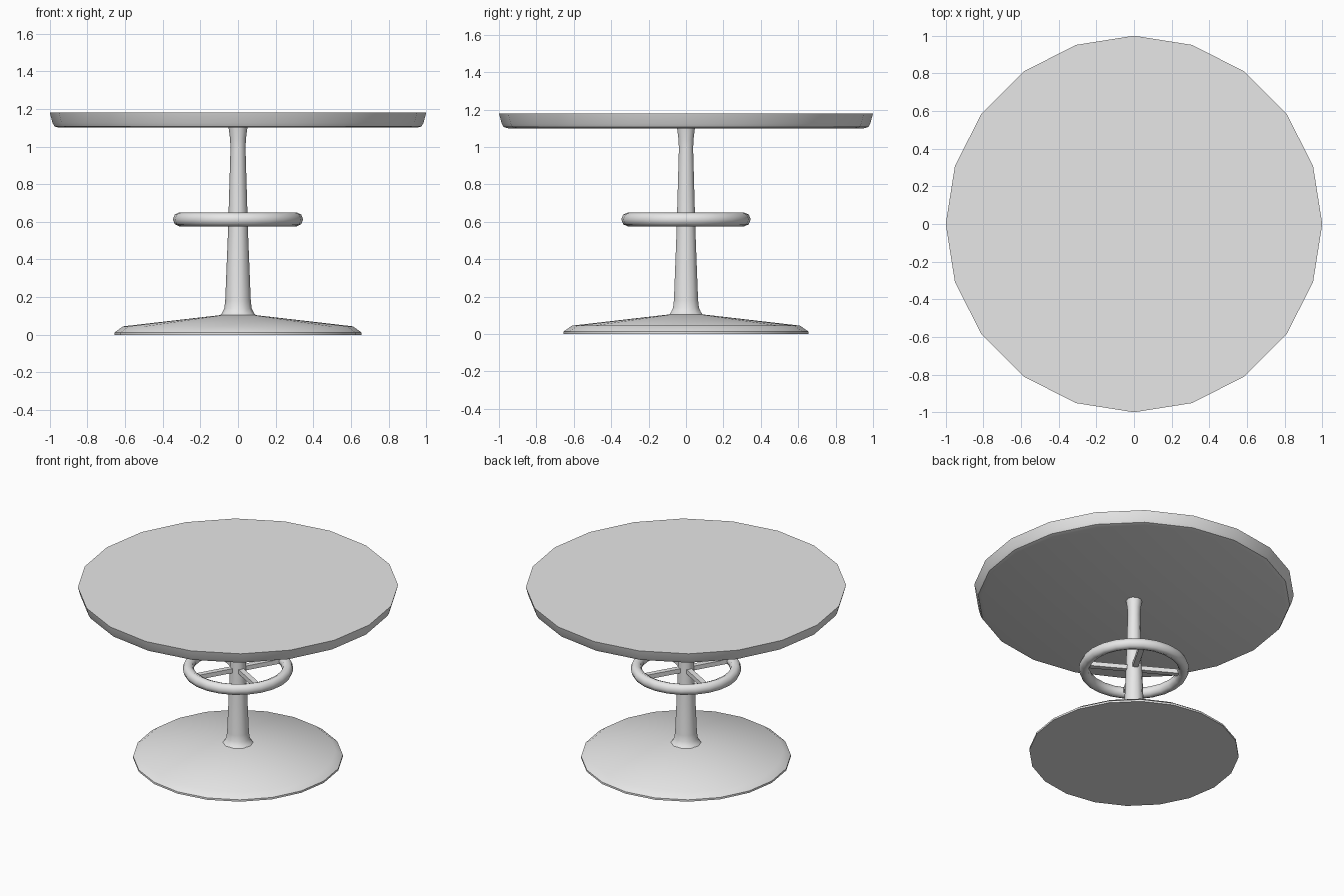
import bpy
import bmesh
from math import cos, sin, tau, radians
from mathutils import Matrix

cube = bpy.data.objects.get("Cube")
if cube:
    bpy.data.objects.remove(cube, do_unlink=True)

grey = bpy.data.materials.new("light_grey")
grey.use_nodes = True
grey.diffuse_color = (0.8, 0.8, 0.8, 1)
grey.node_tree.nodes["Principled BSDF"].inputs["Base Color"].default_value = grey.diffuse_color


def finish(name, bm, angle=30):
    """Turn a bmesh into a named, smooth-shaded object."""
    bmesh.ops.recalc_face_normals(bm, faces=bm.faces)
    mesh = bpy.data.meshes.new(name)
    bm.to_mesh(mesh)
    bm.free()
    mesh.materials.append(grey)
    obj = bpy.data.objects.new(name, mesh)
    bpy.context.collection.objects.link(obj)
    bpy.ops.object.select_all(action="DESELECT")
    obj.select_set(True)
    bpy.context.view_layer.objects.active = obj
    bpy.ops.object.shade_smooth_by_angle(angle=radians(angle))
    return obj


def lathe(name, profile, sides, closed=False, angle=30):
    """Revolve (radius, z) points; open profiles get flat end caps."""
    bm = bmesh.new()
    rings = [[bm.verts.new((r * cos(tau * i / sides), r * sin(tau * i / sides), z))
              for i in range(sides)] for r, z in profile]
    pairs = list(zip(rings, rings[1:]))
    if closed:
        pairs.append((rings[-1], rings[0]))
    else:
        bm.faces.new(rings[0])
        bm.faces.new(rings[-1])
    for a, b in pairs:
        for i in range(sides):
            j = (i + 1) % sides
            bm.faces.new((a[i], a[j], b[j], b[i]))
    return finish(name, bm, angle)


# Round top with a softened lower rim
lathe("table_top", [(0.95, 1.1), (0.975, 1.107), (0.985, 1.125), (1.0, 1.18)], 20)

# Low conical foot
lathe("base", [(0.655, 0), (0.655, 0.013), (0.61, 0.045), (0.09, 0.105)], 20)

# Tapered column flaring at both ends
lathe("column", [(0.1, 0.1), (0.085, 0.115), (0.073, 0.14), (0.068, 0.18),
                 (0.053, 0.55), (0.04, 0.99), (0.042, 1.04), (0.05, 1.1)],
      10, angle=50)

# Ring around the column
RING_Z = 0.613
section = [(0.311 + 0.035 * cos(tau * k / 8), RING_Z + 0.037 * sin(tau * k / 8))
           for k in range(8)]
lathe("ring", section, 24, closed=True, angle=60)

# Four spokes joining the ring to the column
for k in range(4):
    bm = bmesh.new()
    bmesh.ops.create_cube(bm, size=1)
    bmesh.ops.scale(bm, vec=(0.28, 0.035, 0.03), verts=bm.verts)
    bmesh.ops.translate(bm, vec=(0.16, 0, RING_Z), verts=bm.verts)
    bmesh.ops.rotate(bm, verts=bm.verts, matrix=Matrix.Rotation(radians(60) + tau * k / 4, 3, "Z"))
    finish(f"spoke_{k + 1}", bm)
